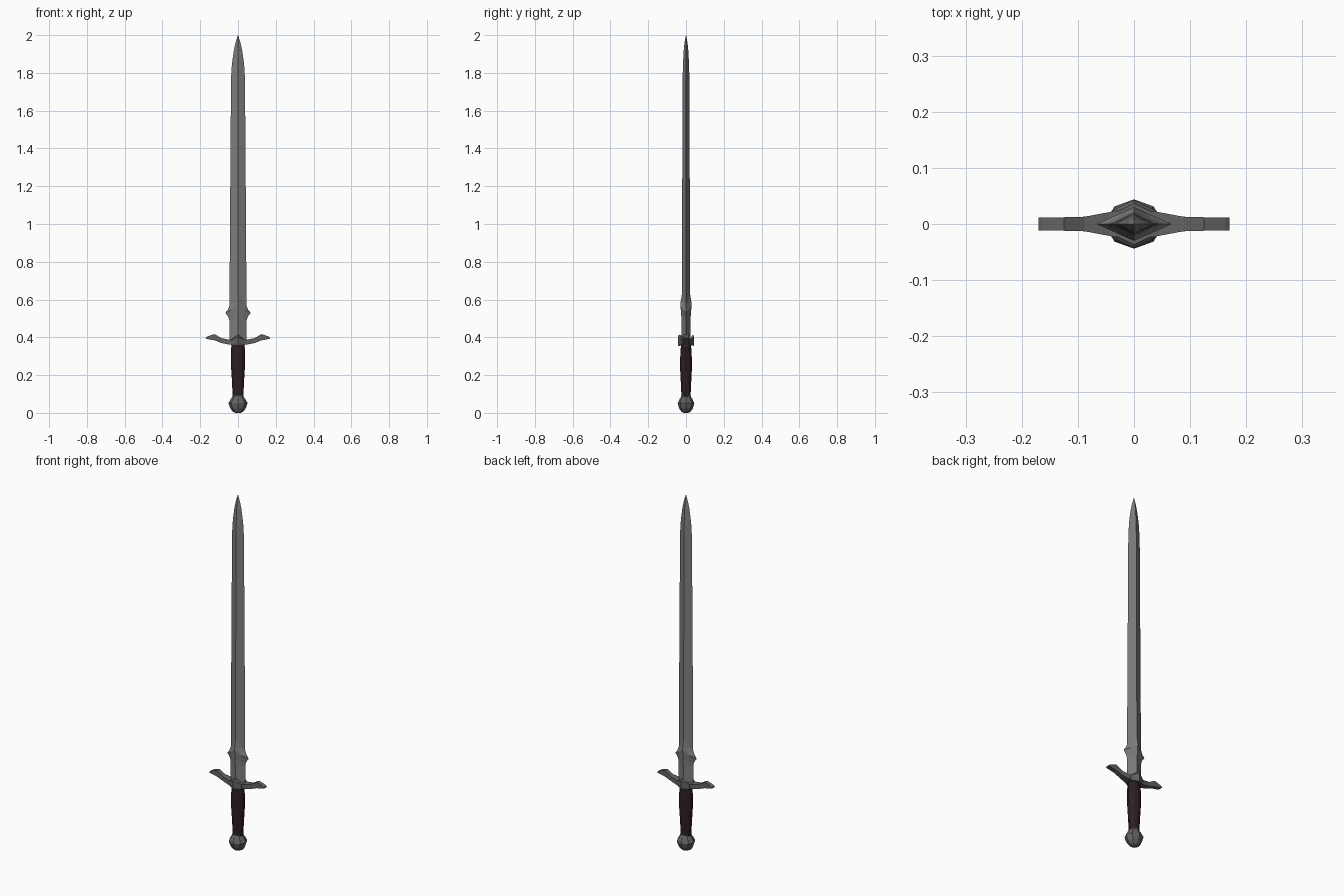
import bpy, bmesh, math


def material(name, rgb):
    m = bpy.data.materials.new(name)
    m.diffuse_color = (*rgb, 1)
    return m


STEEL = material("blade steel", (0.21, 0.21, 0.21))
IRON = material("dark iron", (0.125, 0.125, 0.125))
LEATHER = material("dark leather", (0.028, 0.013, 0.014))


def loft(name, rings, mat):
    """Skin a list of equally sized rings and cap both ends."""
    bm = bmesh.new()
    vs = [[bm.verts.new(p) for p in ring] for ring in rings]
    n = len(vs[0])
    for a, b in zip(vs, vs[1:]):
        for i in range(n):
            j = (i + 1) % n
            bm.faces.new((a[i], a[j], b[j], b[i]))
    bm.faces.new(vs[0])
    bm.faces.new(vs[-1])
    bmesh.ops.remove_doubles(bm, verts=bm.verts, dist=1e-5)
    bmesh.ops.recalc_face_normals(bm, faces=bm.faces)
    me = bpy.data.meshes.new(name)
    bm.to_mesh(me)
    bm.free()
    me.materials.append(mat)
    ob = bpy.data.objects.new(name, me)
    bpy.context.collection.objects.link(ob)
    return ob


def oval(rx, ry, z, n, power=1.0):
    return [(rx * math.cos(2 * math.pi * i / n), ry * math.sin(2 * math.pi * i / n), z)
            for i in range(n)]


# Blade: diamond section tapering to a point
loft("blade", [oval(rx, ry, z, 4) for z, rx, ry in [
    (0.38, 0.044, 0.021), (0.60, 0.045, 0.022), (1.20, 0.041, 0.020),
    (1.77, 0.037, 0.018), (1.85, 0.032, 0.016), (1.92, 0.022, 0.012),
    (1.96, 0.013, 0.008), (2.0, 0.0006, 0.0006)]], STEEL)

# Collar: flared sleeve, its top edge rising to a peak on the ridge
def collar_ring(x, y, z_edge, z_ridge):
    ring = []
    for t in (0, 0.5, 1, 1.5, 2, 2.5, 3, 3.5):
        k = [0, 0.5, 1, 0.5][int(t * 2) % 4]       # 0 at edge, 1 at ridge
        sx = 1 if t < 1 or t > 3 else -1
        sy = 1 if t < 2 else -1
        ring.append((sx * x * (1 - k), sy * y * k, z_edge + (z_ridge - z_edge) * k ** 1.5))
    return ring


loft("blade_collar", [collar_ring(*r) for r in [
    (0.045, 0.023, 0.39, 0.39), (0.046, 0.024, 0.49, 0.46),
    (0.051, 0.025, 0.507, 0.51), (0.067, 0.030, 0.53, 0.575),
    (0.054, 0.028, 0.545, 0.590), (0.043, 0.021, 0.575, 0.635)]], STEEL)

# Guard: upswept arms, mirrored from one half (x, z bottom, z top, half depth)
half = [(0.170, 0.393, 0.399, 0.012), (0.163, 0.391, 0.404, 0.012),
        (0.125, 0.384, 0.417, 0.012), (0.088, 0.370, 0.396, 0.013),
        (0.045, 0.361, 0.387, 0.021)]
sections = [(-x, b, t, d) for x, b, t, d in half] + [(0, 0.360, 0.390, 0.030)] + half[::-1]
loft("guard", [[(x, -d, b), (x, d, b), (x, d, t), (x, -d, t)]
               for x, b, t, d in sections], IRON)

# Guard block: pointed front and back, top rising to a peak
def block(z_side, z_mid, s=1.0):
    pts = [(0.040, -0.024), (0.040, 0.024), (0, 0.043), (-0.040, 0.024),
           (-0.040, -0.024), (0, -0.043)]
    return [(x * s, y * s, z_mid if x == 0 else z_side) for x, y in pts]


loft("guard_block", [block(0.358, 0.355, 0.92), block(0.365, 0.362),
                     block(0.384, 0.402), block(0.386, 0.415, 0.85)], IRON)

# Grip: gently swelling oval
grip = loft("grip", [oval(rx, ry, z, 12) for z, rx, ry in [
    (0.085, 0.029, 0.024), (0.15, 0.031, 0.027), (0.23, 0.036, 0.031),
    (0.29, 0.038, 0.031), (0.34, 0.036, 0.028), (0.36, 0.035, 0.027)]], LEATHER)

# Pommel: faceted mushroom with a short neck
loft("pommel", [oval(r, r * 0.88, z, 8) for z, r in [
    (0.0, 0.014), (0.006, 0.027), (0.022, 0.040), (0.040, 0.047),
    (0.052, 0.050), (0.058, 0.047), (0.076, 0.037), (0.084, 0.030),
    (0.094, 0.028)]], IRON)
